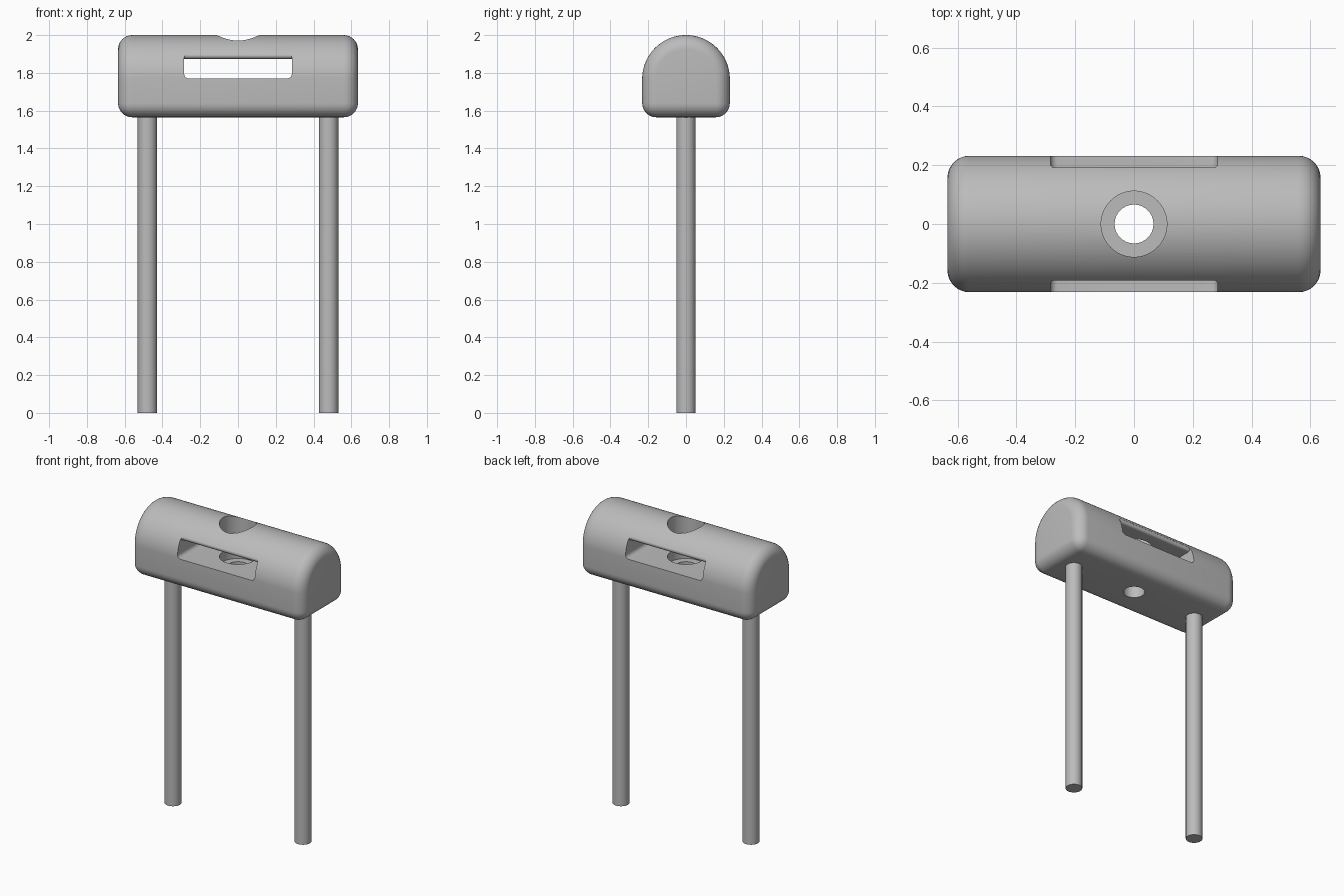
import bpy, bmesh, math
from mathutils import Vector

if "Cube" in bpy.data.objects:
    bpy.data.objects.remove(bpy.data.objects["Cube"])

grey = bpy.data.materials.new("plain grey")
grey.diffuse_color = (0.5, 0.5, 0.5, 1)
grey.use_nodes = True
grey.node_tree.nodes["Principled BSDF"].inputs["Base Color"].default_value = grey.diffuse_color

R, AXIS_Z, BASE_Z, HALF = 0.232, 1.768, 1.565, 0.635


def arc(cx, cy, r, a0, a1, n):
    """Points on an arc, angles in degrees."""
    return [(cx + r * math.cos(math.radians(a0 + (a1 - a0) * i / n)),
             cy + r * math.sin(math.radians(a0 + (a1 - a0) * i / n))) for i in range(n + 1)]


def prism(name, profile, axis, half):
    """Extrude a (horizontal, z) profile symmetrically along x or y."""
    place = (lambda p, s: (s, p[0], p[1])) if axis == 'x' else (lambda p, s: (p[0], s, p[1]))
    bm = bmesh.new()
    face = bm.faces.new([bm.verts.new(place(p, -half)) for p in profile])
    ext = bmesh.ops.extrude_face_region(bm, geom=[face])
    move = Vector((2 * half, 0, 0)) if axis == 'x' else Vector((0, 2 * half, 0))
    bmesh.ops.translate(bm, vec=move, verts=[g for g in ext['geom'] if isinstance(g, bmesh.types.BMVert)])
    bmesh.ops.recalc_face_normals(bm, faces=bm.faces)
    mesh = bpy.data.meshes.new(name)
    bm.to_mesh(mesh)
    bm.free()
    ob = bpy.data.objects.new(name, mesh)
    bpy.context.collection.objects.link(ob)
    return ob


def cylinder(name, x, r, z0, z1):
    bpy.ops.mesh.primitive_cylinder_add(vertices=64, radius=r, depth=z1 - z0,
                                        location=(x, 0, (z0 + z1) / 2))
    bpy.context.object.name = name
    return bpy.context.object


def activate(ob):
    bpy.ops.object.select_all(action='DESELECT')
    ob.select_set(True)
    bpy.context.view_layer.objects.active = ob


def boolean(ob, other, operation):
    """Apply a boolean and remove the helper."""
    activate(ob)
    m = ob.modifiers.new("cut", 'BOOLEAN')
    m.object, m.operation, m.solver = other, operation, 'EXACT'
    bpy.ops.object.modifier_apply(modifier=m.name)
    bpy.data.objects.remove(other)


def finish(ob):
    ob.data.materials.clear()
    ob.data.materials.append(grey)
    activate(ob)
    bpy.ops.object.shade_smooth_by_angle(angle=math.radians(30))


# Arched head with rounded ends and lower edges
head = prism("head", [(-R, BASE_Z), (R, BASE_Z)] + arc(0, AXIS_Z, R, 0, 180, 64), 'x', HALF)
activate(head)
bevel = head.modifiers.new("round", 'BEVEL')
bevel.width, bevel.segments = 0.075, 8
bevel.limit_method, bevel.angle_limit = 'ANGLE', math.radians(40)
bpy.ops.object.modifier_apply(modifier=bevel.name)

# Through slot: flat ceiling with a rounded lip at each mouth
lip = arc(0.176, 1.891, 0.0165, -90, 35, 10)
right = [(0.4, 1.77)] + [(0.4, lip[-1][1])] + lip[::-1]
slot = prism("slot_cutter", right + [(-y, z) for y, z in right[::-1]], 'x', 0.285)
c, lo, hi, x = 0.025, 1.77, 1.903, 0.285
rounded = (arc(x - c, lo + c, c, -90, 0, 6) + arc(x - c, hi - c, c, 0, 90, 6)
           + arc(-x + c, hi - c, c, 90, 180, 6) + arc(-x + c, lo + c, c, 180, 270, 6))
boolean(slot, prism("slot_outline", rounded, 'y', 0.35), 'INTERSECT')
boolean(head, slot, 'DIFFERENCE')

# Stepped vertical hole
boolean(head, cylinder("wide_bore", 0, 0.112, 1.705, 2.2), 'DIFFERENCE')
boolean(head, cylinder("narrow_bore", 0, 0.066, 1.4, 1.8), 'DIFFERENCE')
finish(head)

# Two round legs
for side, name in ((-1, "left_leg"), (1, "right_leg")):
    finish(cylinder(name, side * 0.48, 0.051, 0, BASE_Z + 0.01))
